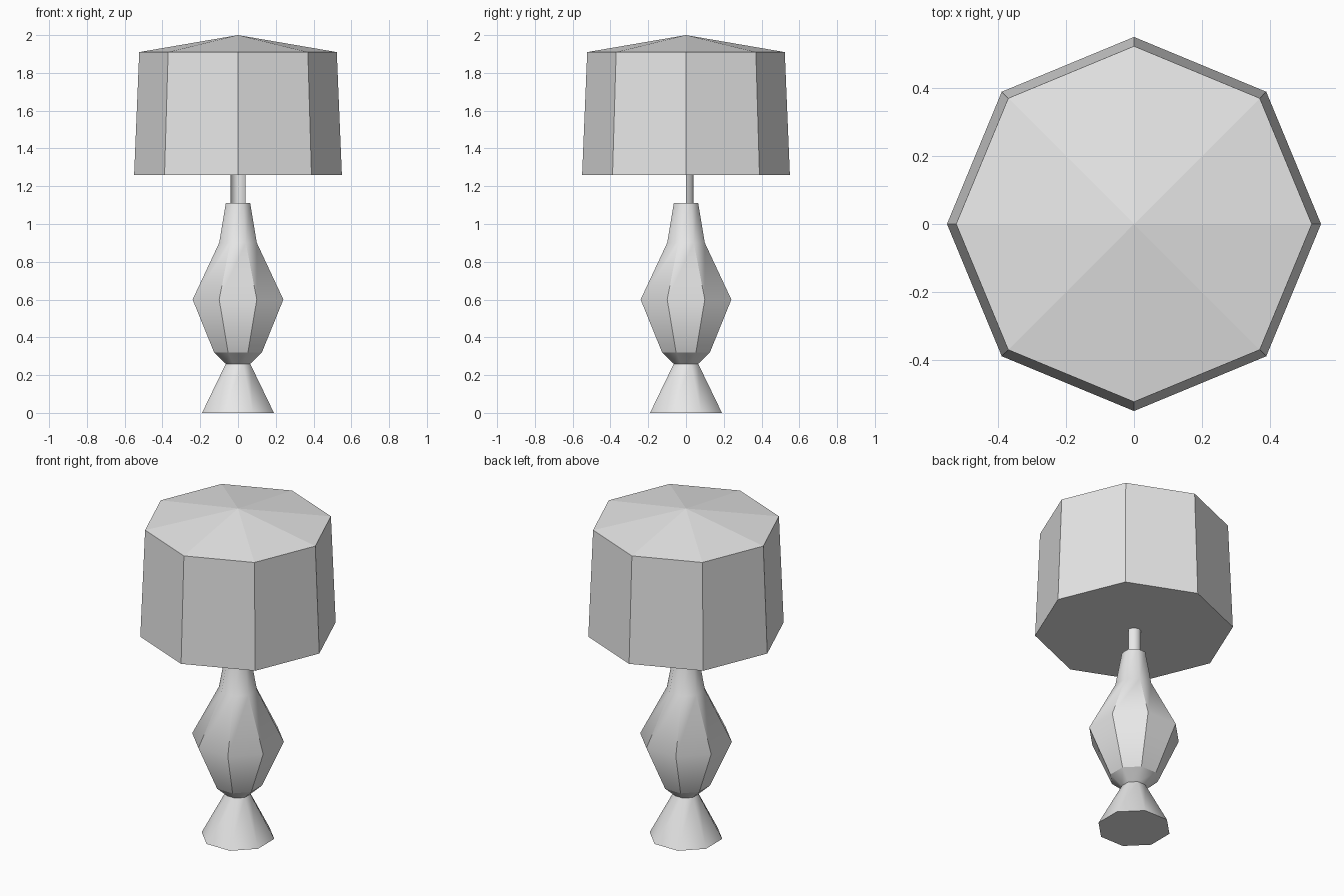
import bpy, bmesh
from math import sin, cos, pi

cube = bpy.data.objects.get("Cube")
if cube:
    bpy.data.objects.remove(cube)

grey = bpy.data.materials.new("plain grey")
grey.use_nodes = True
grey.diffuse_color = (0.8, 0.8, 0.8, 1)
grey.node_tree.nodes["Principled BSDF"].inputs["Base Color"].default_value = (0.8, 0.8, 0.8, 1)

SIDES = 8


def lathe(name, profile, turn=0.0, steps=SIDES, smooth=True, bottom=False, top=False, sharp=None):
    """Sweep (radius, height) points around z; fewer steps leave the tube open."""
    bm = bmesh.new()
    closed = steps == SIDES
    count = steps if closed else steps + 1
    rings = []
    for r, z in profile:
        angles = [2 * pi * i / SIDES + turn for i in range(count)]
        rings.append([bm.verts.new((r * cos(a), r * sin(a), z)) for a in angles])
    for low, high in zip(rings, rings[1:]):
        for i in range(steps):
            j = (i + 1) % count
            bm.faces.new((low[i], low[j], high[j], high[i])).smooth = smooth
    if bottom:
        bm.faces.new(rings[0][::-1])
    if top:
        bm.faces.new(rings[-1])
    for e in bm.edges:
        a, b = e.verts
        capped = any(len(f.verts) == SIDES for f in e.link_faces)
        if capped or (sharp and sharp(a.co, b.co)):
            e.smooth = False
    mesh = bpy.data.meshes.new(name)
    bm.to_mesh(mesh)
    bm.free()
    mesh.materials.append(grey)
    obj = bpy.data.objects.new(name, mesh)
    bpy.context.collection.objects.link(obj)
    return obj


FLAT_FRONT = pi / SIDES  # turns a flat side to the front

# Flared foot and the small collar above it
lathe("foot", [(0.206, 0), (0.07, 0.26)], FLAT_FRONT, bottom=True)
lathe("collar", [(0.07, 0.26), (0.137, 0.32)], FLAT_FRONT)

# Faceted belly with a smooth neck; only the belly's upright edges are crisp
lathe("vase", [(0.137, 0.32), (0.26, 0.6), (0.108, 0.9), (0.07, 1.11)], FLAT_FRONT, top=True,
      sharp=lambda a, b: abs(a.z - b.z) > 0.01 and max(a.z, b.z) < 1)

# Open half tube carrying the shade
lathe("stem", [(0.04, 1.11), (0.04, 1.26)], steps=SIDES // 2)

# Shade with a closed underside and a shallow pointed lid
lathe("shade", [(0.55, 1.26), (0.523, 1.91)], smooth=False, bottom=True)
bpy.ops.mesh.primitive_cone_add(vertices=SIDES, radius1=0.523, radius2=0, depth=0.09,
                                end_fill_type='NOTHING', location=(0, 0, 1.955))
lid = bpy.context.object
lid.name = "shade_lid"
lid.data.materials.append(grey)
